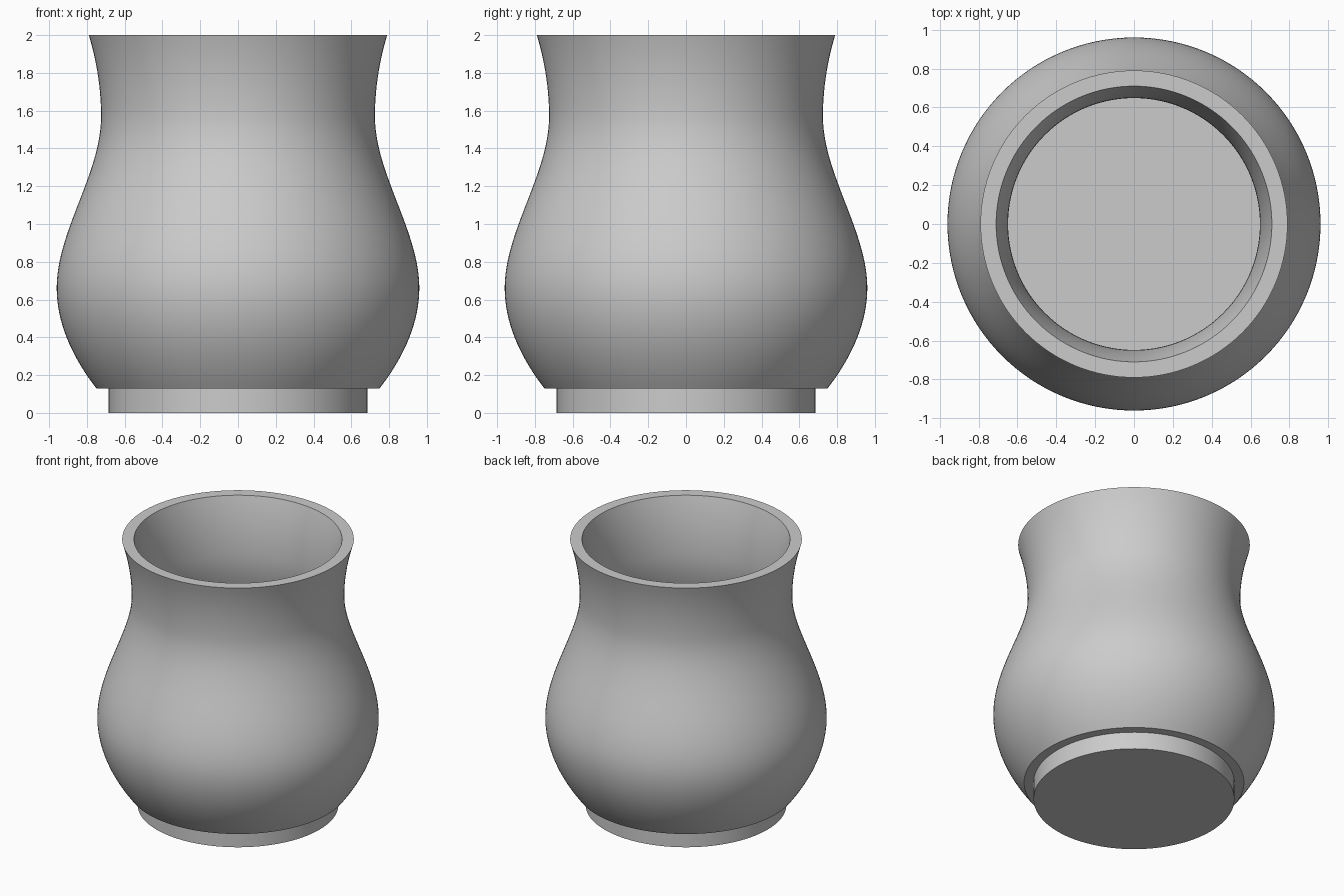
import bpy, bmesh, math
from mathutils import Vector

cube = bpy.data.objects.get("Cube")
if cube:
    bpy.data.objects.remove(cube, do_unlink=True)

FOOT_R, FOOT_H = 0.685, 0.13
BASE_R, BELLY_R, NECK_R, RIM_R = 0.75, 0.96, 0.725, 0.79
BELLY_Z, NECK_Z, RIM_Z = 0.66, 1.57, 2.0
WALL, STEPS, SIDES = 0.077, 56, 128


def outer_radius(z):
    """Radius of the outer wall: round belly, waisted neck, flared rim."""
    if z < BELLY_Z:
        t = (BELLY_Z - z) / (BELLY_Z - FOOT_H)
        return BELLY_R + (BASE_R - BELLY_R) * t ** 1.95
    if z < NECK_Z:
        t = (z - BELLY_Z) / (NECK_Z - BELLY_Z)
        return BELLY_R + (NECK_R - BELLY_R) * t * t * (3 - 2 * t)
    t = (z - NECK_Z) / (RIM_Z - NECK_Z)
    return NECK_R + (RIM_R - NECK_R) * t * t


def inner_radius(z):
    """Outer radius moved in by an even wall thickness."""
    e = 0.01
    slope = (outer_radius(z + e) - outer_radius(z - e)) / (2 * e)
    return outer_radius(z) - WALL * math.sqrt(1 + slope * slope)


# Half section: foot, outer wall, rim, inner wall, floor
heights = [FOOT_H + (RIM_Z - FOOT_H) * i / STEPS for i in range(STEPS + 1)]
section = [(0, 0), (FOOT_R, 0), (FOOT_R, FOOT_H)]
section += [(outer_radius(z), z) for z in heights]
section += [(inner_radius(z), z) for z in reversed(heights)]
section += [(0, FOOT_H)]

# Turn the section around the upright axis
bm = bmesh.new()
verts = [bm.verts.new((r, 0, z)) for r, z in section]
edges = [bm.edges.new(pair) for pair in zip(verts, verts[1:])]
bmesh.ops.spin(bm, geom=verts + edges, cent=Vector(), axis=Vector((0, 0, 1)),
               angle=math.tau, steps=SIDES, use_merge=True)
bmesh.ops.remove_doubles(bm, verts=bm.verts, dist=0.0001)
bmesh.ops.recalc_face_normals(bm, faces=bm.faces)
mesh = bpy.data.meshes.new("pot")
bm.to_mesh(mesh)
bm.free()
pot = bpy.data.objects.new("pot", mesh)
bpy.context.collection.objects.link(pot)

# Plain grey finish
grey = bpy.data.materials.new("light grey")
grey.use_nodes = True
grey.diffuse_color = (0.6, 0.6, 0.6, 1)
grey.node_tree.nodes["Principled BSDF"].inputs["Base Color"].default_value = (0.6, 0.6, 0.6, 1)
mesh.materials.append(grey)

# Smooth walls with crisp rim, foot and floor edges
bpy.ops.object.select_all(action="DESELECT")
pot.select_set(True)
bpy.context.view_layer.objects.active = pot
bpy.ops.object.shade_smooth_by_angle(angle=math.radians(30))
